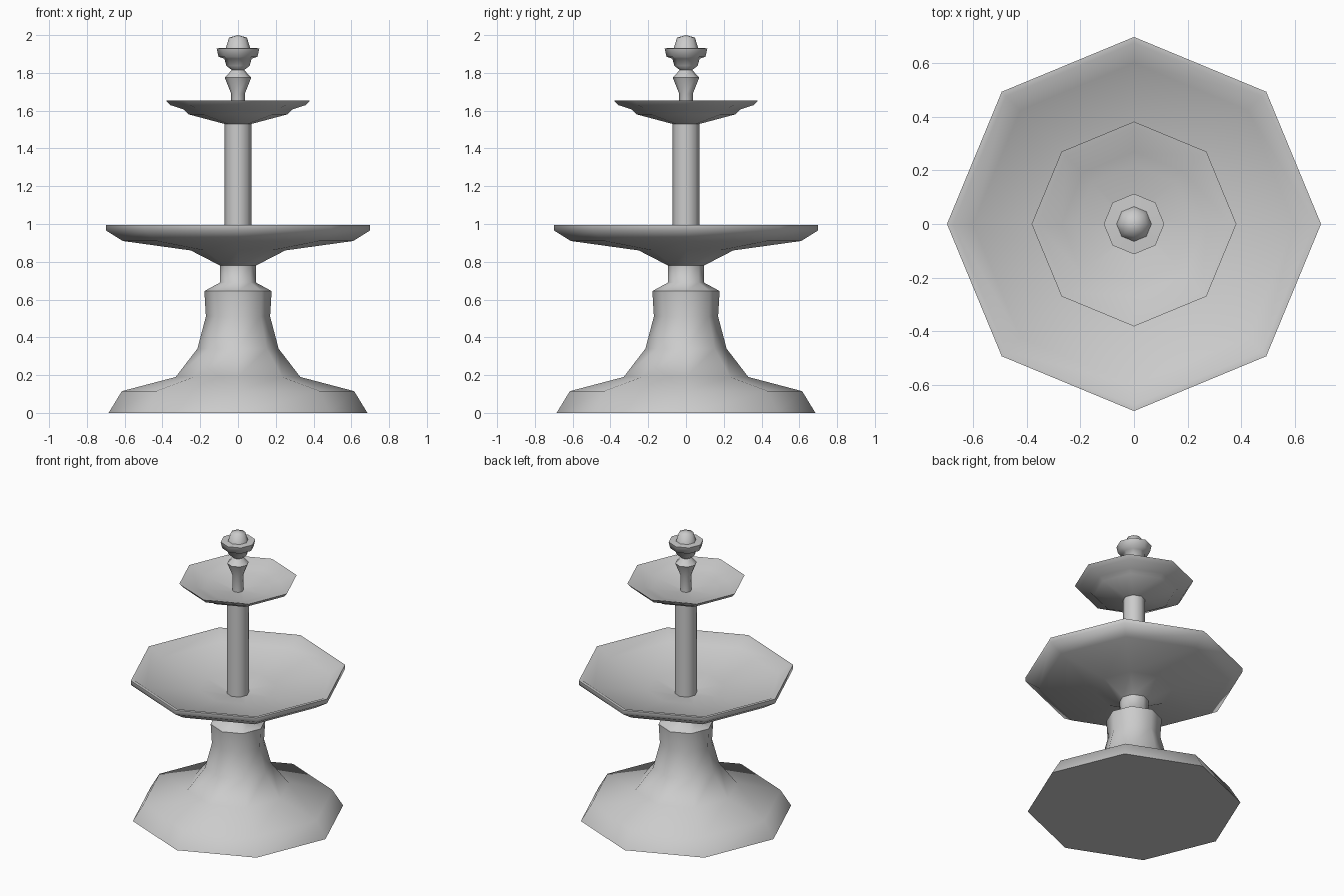
import bpy, bmesh, math

if "Cube" in bpy.data.objects:
    bpy.data.objects.remove(bpy.data.objects["Cube"])

SIDES = 8

def lathe(name, profile):
    """Turn an (r, z) profile into an octagonal solid; ends at r = 0 become poles."""
    bm = bmesh.new()
    rings = []
    for r, z in profile:
        if r == 0:
            rings.append([bm.verts.new((0, 0, z))] * SIDES)
        else:
            rings.append([bm.verts.new((r * math.cos(2 * math.pi * i / SIDES),
                                        r * math.sin(2 * math.pi * i / SIDES), z))
                          for i in range(SIDES)])
    for a, b in zip(rings, rings[1:]):
        for i in range(SIDES):
            j = (i + 1) % SIDES
            bm.faces.new(list(dict.fromkeys((a[i], a[j], b[j], b[i]))))
    bmesh.ops.recalc_face_normals(bm, faces=bm.faces)
    me = bpy.data.meshes.new(name)
    bm.to_mesh(me)
    bm.free()
    ob = bpy.data.objects.new(name, me)
    bpy.context.collection.objects.link(ob)
    bpy.ops.object.select_all(action='DESELECT')
    ob.select_set(True)
    bpy.context.view_layer.objects.active = ob
    bpy.ops.object.shade_smooth_by_angle(angle=math.radians(60))
    return ob

# Flared foot and pedestal, open at the neck where the basin sits
lathe("pedestal", [(0, 0), (0.685, 0), (0.615, 0.115), (0.33, 0.19), (0.215, 0.34),
                   (0.17, 0.51), (0.178, 0.645), (0.095, 0.69), (0.095, 0.78)])

# Large lower basin: underside, rim, inside
lathe("lower_basin", [(0.095, 0.78), (0.25, 0.86), (0.61, 0.91), (0.698, 0.965),
                      (0.698, 0.995), (0.675, 0.995), (0.60, 0.94), (0.25, 0.89),
                      (0.072, 0.855)])

# Column between the basins
lathe("column", [(0.072, 0.855), (0.072, 1.53)])

# Small upper basin
lathe("upper_basin", [(0.072, 1.53), (0.26, 1.58), (0.285, 1.605), (0.36, 1.63),
                      (0.382, 1.655), (0.36, 1.65), (0.27, 1.62), (0.22, 1.605),
                      (0.036, 1.58)])

# Turned finial
lathe("finial", [(0.036, 1.58), (0.036, 1.69), (0.07, 1.775), (0.033, 1.815),
                 (0.062, 1.838), (0.072, 1.875), (0.103, 1.885), (0.113, 1.93),
                 (0.065, 1.932), (0.047, 1.987), (0, 2.0)])
